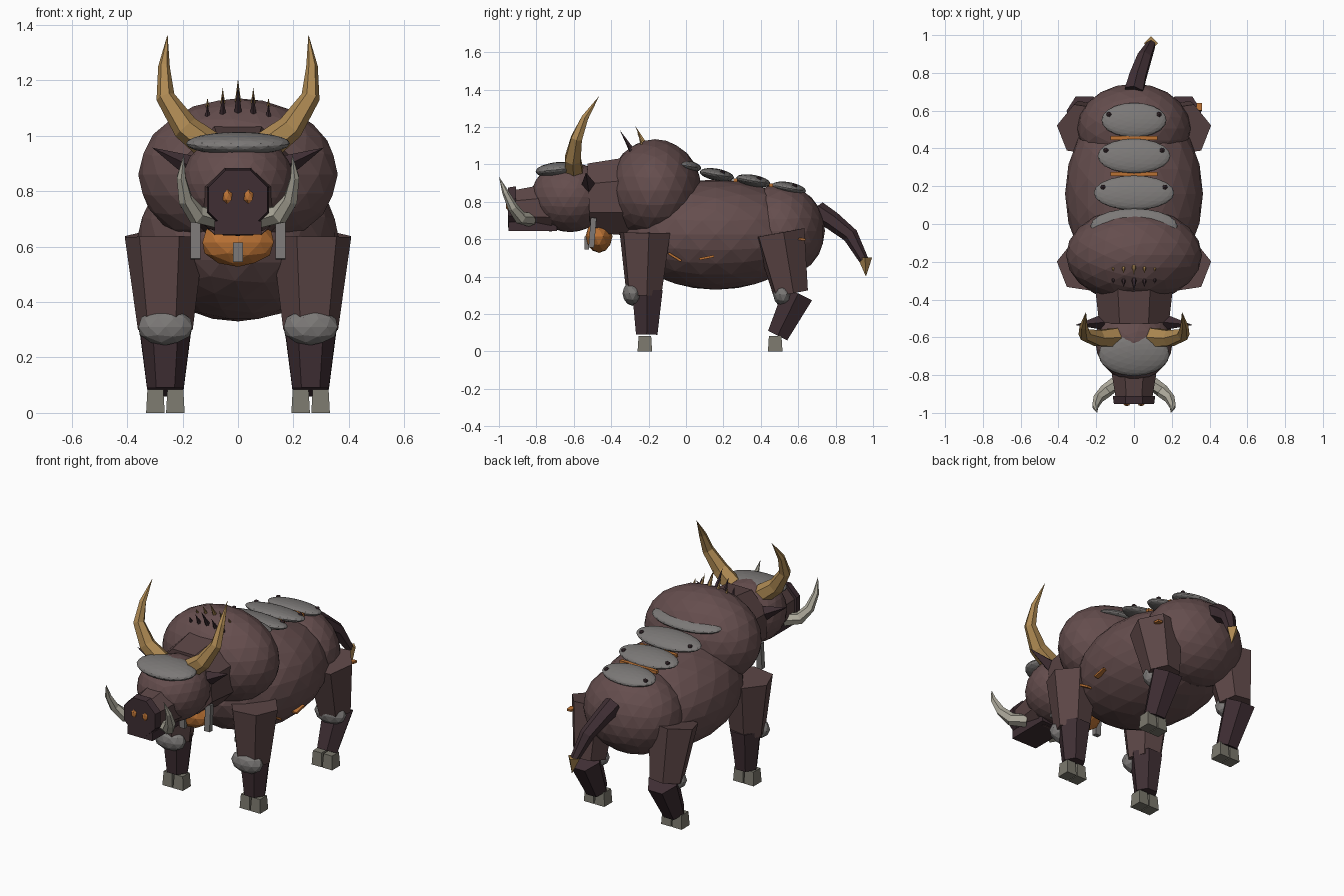
import bpy, bmesh, math
from mathutils import Vector, Matrix, Euler

if "Cube" in bpy.data.objects:
    bpy.data.objects.remove(bpy.data.objects["Cube"])


def material(name, r, g, b):
    m = bpy.data.materials.new(name)
    m.diffuse_color = (r, g, b, 1)
    m.use_nodes = True
    m.node_tree.nodes["Principled BSDF"].inputs["Base Color"].default_value = m.diffuse_color
    return m


HIDE = material("hide", 0.13, 0.075, 0.075)
LEG = material("leg_hide", 0.105, 0.06, 0.06)
DARK = material("dark_hide", 0.05, 0.028, 0.034)
GOLD = material("gold_horn", 0.42, 0.25, 0.085)
BONE = material("bone", 0.42, 0.40, 0.33)
EMBER = material("ember", 0.50, 0.17, 0.035)
STONE = material("stone", 0.20, 0.19, 0.185)
HOOF = material("hoof", 0.20, 0.19, 0.155)


def finish(name, bm, mat):
    bmesh.ops.recalc_face_normals(bm, faces=bm.faces[:])
    me = bpy.data.meshes.new(name)
    bm.to_mesh(me)
    bm.free()
    me.materials.append(mat)
    ob = bpy.data.objects.new(name, me)
    bpy.context.collection.objects.link(ob)
    return ob


def ball(name, loc, radii, mat, sub=3, rot=(0, 0, 0)):
    """Faceted ellipsoid."""
    bm = bmesh.new()
    mtx = Matrix.LocRotScale(Vector(loc), Euler(rot), Vector(radii))
    bmesh.ops.create_icosphere(bm, subdivisions=sub, radius=1, matrix=mtx)
    return finish(name, bm, mat)


def tube(name, pts, radii, mat, sides=6, phase=0.0):
    """Faceted tube along a path; radius 0 at the end makes a point."""
    pts = [Vector(p) for p in pts]
    span = pts[-1] - pts[0]
    axis = min(range(3), key=lambda i: abs(span[i]))
    ref = Vector([1.0 if i == axis else 0.0 for i in range(3)])
    bm = bmesh.new()
    rings = []
    for i, (p, r) in enumerate(zip(pts, radii)):
        if r == 0:
            rings.append([bm.verts.new(p)])
            continue
        t = (pts[min(i + 1, len(pts) - 1)] - pts[max(i - 1, 0)]).normalized()
        u = ref.cross(t).normalized()
        v = t.cross(u)
        ring = []
        for k in range(sides):
            a = phase + 2 * math.pi * k / sides
            ring.append(bm.verts.new(p + r * (math.cos(a) * u + math.sin(a) * v)))
        rings.append(ring)
    for a, b in zip(rings, rings[1:]):
        for k in range(sides):
            n = (k + 1) % sides
            if len(b) == 1:
                bm.faces.new((a[k], a[n], b[0]))
            else:
                bm.faces.new((a[k], a[n], b[n], b[k]))
    for ring in (rings[0], rings[-1]):
        if len(ring) > 2:
            bm.faces.new(ring)
    return finish(name, bm, mat)


def box(name, loc, size, mat, rot=(0, 0, 0), taper=1.0):
    """Box whose top face is scaled by taper."""
    bm = bmesh.new()
    bmesh.ops.create_cube(bm, size=1)
    for v in bm.verts:
        if v.co.z > 0:
            v.co.x *= taper
            v.co.y *= taper
    bm.transform(Matrix.LocRotScale(Vector(loc), Euler(rot), Vector(size)))
    return finish(name, bm, mat)


# Torso
ball("barrel", (0, 0.16, 0.625), (0.365, 0.5, 0.295), HIDE)
ball("rump", (0, 0.505, 0.645), (0.30, 0.238, 0.25), HIDE)
ball("shoulder_hump", (0, -0.165, 0.86), (0.36, 0.25, 0.275), HIDE)
tube("neck", [(0, -0.52, 0.82), (0, -0.28, 0.83)], [0.2, 0.23], LEG, 8, math.pi / 8)

# Head and snout
ball("head", (0, -0.62, 0.825), (0.205, 0.21, 0.187), HIDE)
tube("snout", [(0, -0.72, 0.77), (0, -0.92, 0.765)], [0.14, 0.105], LEG, 8, math.pi / 8)
tube("snout_disc", [(0, -0.91, 0.77), (0, -0.953, 0.77)], [0.122, 0.115], DARK, 8, math.pi / 8)
box("jaw", (0, -0.82, 0.668), (0.17, 0.26, 0.05), DARK)
ball("brow_plate", (0, -0.69, 0.972), (0.188, 0.115, 0.04), STONE, rot=(0.1, 0, 0))

for s, side in ((-1, "left"), (1, "right")):
    ball("nostril_" + side, (s * 0.038, -0.953, 0.78), (0.019, 0.012, 0.026), EMBER, 1)
    tube("horn_" + side,
         [(s * 0.10, -0.60, 0.96), (s * 0.19, -0.605, 1.03), (s * 0.262, -0.585, 1.14),
          (s * 0.267, -0.54, 1.25), (s * 0.254, -0.464, 1.366)],
         [0.056, 0.048, 0.034, 0.021, 0], GOLD)
    tube("tusk_" + side,
         [(s * 0.08, -0.83, 0.705), (s * 0.15, -0.885, 0.715), (s * 0.19, -0.925, 0.77),
          (s * 0.205, -0.965, 0.85), (s * 0.195, -1.0, 0.935)],
         [0.038, 0.036, 0.028, 0.018, 0], BONE)
    tube("ear_" + side, [(s * 0.17, -0.52, 0.89), (s * 0.31, -0.535, 0.957)],
         [0.04, 0], DARK, 4)
    box("throat_tag_" + side, (s * 0.153, -0.50, 0.635), (0.036, 0.03, 0.16), STONE, (-0.08, 0, 0))

# Throat pouch
ball("throat_pouch", (0, -0.465, 0.615), (0.135, 0.072, 0.088), EMBER, 2)
box("throat_tag_middle", (0, -0.53, 0.58), (0.036, 0.025, 0.07), STONE)

# Legs: top, knee and ankle rings, knee guard, two toes
for s, side in ((-1, "left"), (1, "right")):
    x = s * 0.262
    legs = (
        ("front", [(s * 0.265, -0.22, 0.635), (x, -0.225, 0.3)],
         [(x, -0.207, 0.33), (x, -0.21, 0.09)], (x, -0.285, 0.31), -0.22),
        ("rear", [(s * 0.265, 0.50, 0.635), (x, 0.56, 0.31)],
         [(x, 0.60, 0.31), (x, 0.49, 0.085)], (x, 0.52, 0.305), 0.477),
    )
    for end, upper, lower, knee, toe_y in legs:
        tag = end + "_" + side
        tube("upper_leg_" + tag, upper, [0.145, 0.1], LEG, 6, math.pi / 6 - s * 0.15)
        tube("lower_leg_" + tag, lower, [0.095, 0.066], DARK, 6, math.pi / 6)
        ball("knee_guard_" + tag, knee, (0.102, 0.055, 0.066), STONE, 2)
        for t in (-1, 1):
            box("toe_%s_%d" % (tag, t), (x + t * 0.036, toe_y, 0.042),
                (0.067, 0.078, 0.084), HOOF, taper=0.86)

# Back plates with rivets, and glowing seams between them
plates = ((-0.01, 0.995, 0.23), (0.165, 0.945, 0.213), (0.36, 0.912, 0.193), (0.55, 0.873, 0.172))
for i, (y, z, w) in enumerate(plates):
    ball("back_plate_%d" % i, (0, y, z), (w, 0.093, 0.032), STONE, rot=(-0.18, 0, 0))
    if i == 0:
        continue
    for s in (-1, 1):
        ball("rivet_%d_%d" % (i, s), (s * w * 0.77, y + 0.03, z + 0.012),
             (0.015, 0.015, 0.013), DARK, 1)
for y, z in ((0.265, 0.915), (0.455, 0.888)):
    box("back_seam", (0, y, z), (0.25, 0.022, 0.018), EMBER)

# Mane spikes: a dark row and a gold row behind it
for i in range(-2, 3):
    k, x = abs(i), i * 0.055
    tube("mane_spike_dark", [(x, -0.275, 1.055 - 0.012 * k), (x, -0.355 + 0.02 * k, 1.185 - 0.035 * k)],
         [0.019, 0], DARK, 5)
    tube("mane_spike_gold", [(x, -0.215, 1.10 - 0.015 * k), (x, -0.272 + 0.01 * k, 1.207 - 0.035 * k)],
         [0.015, 0], GOLD, 5)
for s in (-1, 1):
    for j in range(3):
        x = 0.14 + 0.045 * j
        tube("mane_stub", [(s * x, -0.27, 1.02 - 0.04 * j), (s * x, -0.31, 1.055 - 0.045 * j)],
             [0.012, 0], DARK, 4)

# Tail
tube("tail", [(0, 0.70, 0.75), (0.02, 0.78, 0.70), (0.055, 0.88, 0.62), (0.09, 0.95, 0.49)],
     [0.056, 0.05, 0.042, 0.026], DARK)
tube("tail_tip", [(0.09, 0.957, 0.50), (0.1, 0.962, 0.40)], [0.038, 0], GOLD, 4)

# Glowing cracks on the right side
for y, z, x, rx in ((-0.06, 0.505, 0.298, -0.55), (0.11, 0.502, 0.333, 0.2), (0.62, 0.60, 0.345, -0.1)):
    box("ember_crack", (x, y, z), (0.03, 0.08 if y < 0.5 else 0.04, 0.012), EMBER, (rx, 0, 0))
